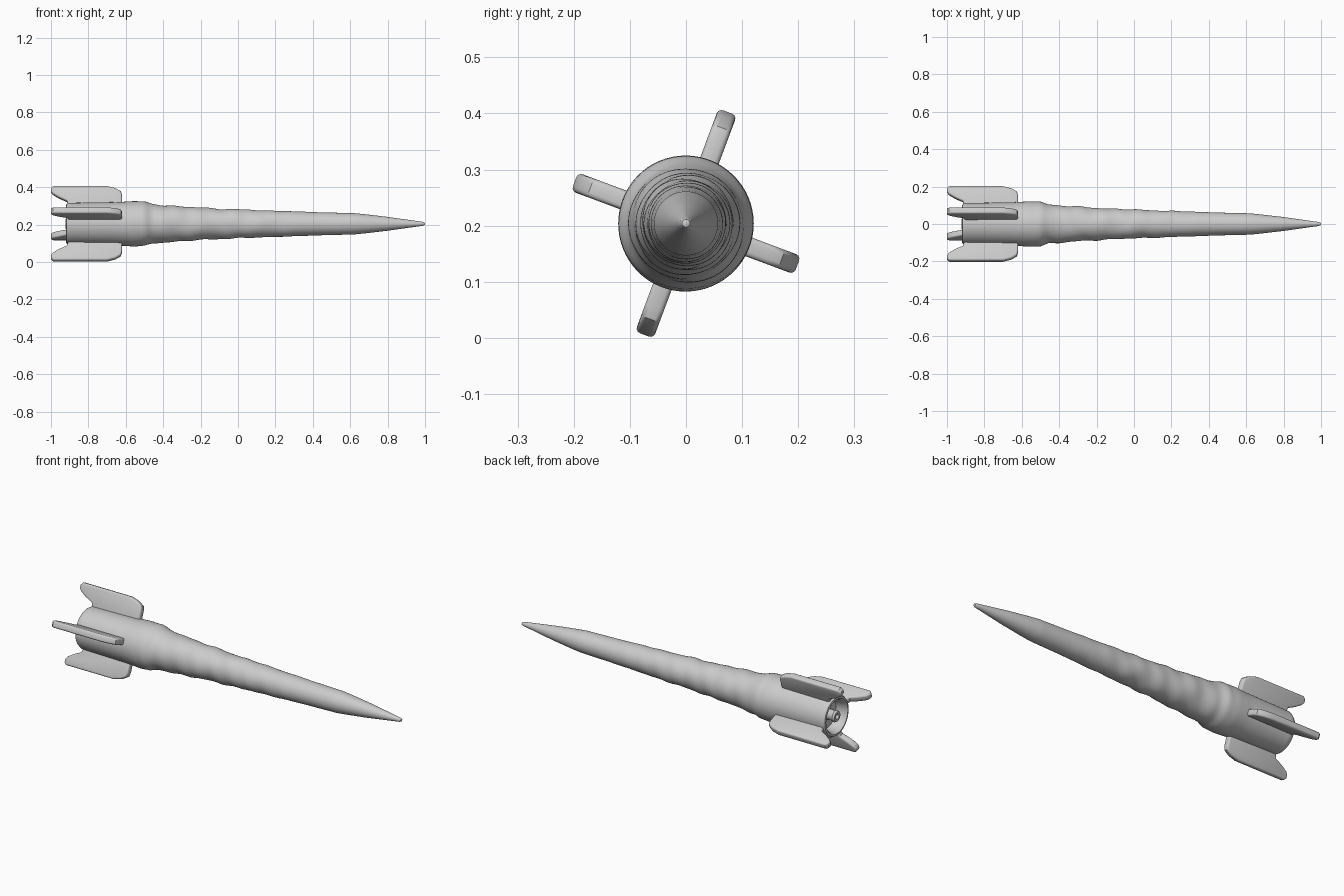
import bpy, bmesh, math
from mathutils import Matrix

cube = bpy.data.objects.get("Cube")
if cube:
    bpy.data.objects.remove(cube, do_unlink=True)

AXIS_Z = 0.204

grey = bpy.data.materials.new("light grey")
grey.use_nodes = True
grey.diffuse_color = (0.6, 0.6, 0.6, 1)
grey.node_tree.nodes["Principled BSDF"].inputs["Base Color"].default_value = (0.6, 0.6, 0.6, 1)


def add_object(name, bm, angle=40):
    bmesh.ops.recalc_face_normals(bm, faces=bm.faces)
    mesh = bpy.data.meshes.new(name)
    bm.to_mesh(mesh)
    bm.free()
    mesh.materials.append(grey)
    obj = bpy.data.objects.new(name, mesh)
    bpy.context.collection.objects.link(obj)
    bpy.ops.object.select_all(action='DESELECT')
    obj.select_set(True)
    bpy.context.view_layer.objects.active = obj
    bpy.ops.object.shade_smooth_by_angle(angle=math.radians(angle))


def lathe(name, profile, wobble=None, sides=64):
    """Revolve (x, radius) points about the long axis; zero radius closes an end."""
    bm = bmesh.new()
    rings = []
    for x, r in profile:
        if r == 0:
            rings.append([bm.verts.new((x, 0, AXIS_Z))])
            continue
        ring = []
        for i in range(sides):
            a = math.tau * i / sides
            rr = r + (wobble(x, a) if wobble else 0)
            ring.append(bm.verts.new((x, rr * math.cos(a), AXIS_Z + rr * math.sin(a))))
        rings.append(ring)
    for p, q in zip(rings, rings[1:]):
        for i in range(sides):
            j = (i + 1) % sides
            quad = [p[i % len(p)], p[j % len(p)], q[j % len(q)], q[i % len(q)]]
            bm.faces.new(list(dict.fromkeys(quad)))
    add_object(name, bm)


# Hull: hollow tail, faint collar, long taper and pointed nose
hull = [(-0.86, 0), (-0.86, 0.078), (-0.91, 0.086), (-0.92, 0.094), (-0.918, 0.104), (-0.905, 0.112)]
taper = [(-0.905, 0.112), (-0.64, 0.116), (-0.56, 0.121), (-0.50, 0.119), (-0.46, 0.105),
         (-0.35, 0.096), (-0.15, 0.083), (0.0, 0.077), (0.25, 0.068), (0.45, 0.061),
         (0.62, 0.057), (0.68, 0.051), (0.80, 0.037), (0.92, 0.020), (0.985, 0.011)]
for (x0, r0), (x1, r1) in zip(taper, taper[1:]):
    n = max(1, round((x1 - x0) / 0.015))
    hull += [(x0 + (x1 - x0) * k / n, r0 + (r1 - r0) * k / n) for k in range(1, n + 1)]
hull += [(0.996, 0.007), (1.0, 0)]


def hand_worked(x, a):
    """Shallow slanting ripples, strongest along the rear of the taper."""
    strength = max(0.0, min(1, (x + 0.58) / 0.12)) * max(0.0, min(1, (0.45 - x) / 0.5))
    ripples = math.sin(38 * x + a) + 0.7 * math.sin(61 * x - 2 * a + 1) + 0.6 * math.sin(23 * x + 3 * a + 2)
    return 0.0018 * strength * ripples


lathe("hull", hull, hand_worked)

# Small engine nozzle inside the tail recess
lathe("nozzle", [(-0.85, 0.030), (-0.89, 0.027), (-0.912, 0.032), (-0.922, 0.026),
                 (-0.922, 0.014), (-0.90, 0.010), (-0.90, 0)], sides=32)

# Fins: swept-back plates with softened edges
outline = [(-0.905, 0.095), (-0.915, 0.128), (-0.955, 0.146), (-0.990, 0.168), (-1.0, 0.182),
           (-1.0, 0.200), (-0.988, 0.212), (-0.70, 0.212), (-0.655, 0.200),
           (-0.626, 0.182), (-0.62, 0.160), (-0.62, 0.095)]
HALF = 0.0175


def make_fin(name, angle):
    bm = bmesh.new()
    face = bm.faces.new([bm.verts.new((x, r, -HALF)) for x, r in outline])
    new = bmesh.ops.extrude_face_region(bm, geom=[face])["geom"]
    bmesh.ops.translate(bm, vec=(0, 0, 2 * HALF), verts=[v for v in new if isinstance(v, bmesh.types.BMVert)])
    rims = [e for e in bm.edges if abs(e.verts[0].co.z - e.verts[1].co.z) < 1e-6]
    bmesh.ops.bevel(bm, geom=rims, offset=0.009, segments=3, profile=0.5, affect='EDGES', clamp_overlap=True)
    bm.transform(Matrix.Translation((0, 0, AXIS_Z)) @ Matrix.Rotation(angle, 4, 'X'))
    add_object(name, bm)


for i, name in enumerate(("upper_fin", "front_fin", "lower_fin", "back_fin")):
    make_fin(name, math.radians(69.5 + 90 * i))
